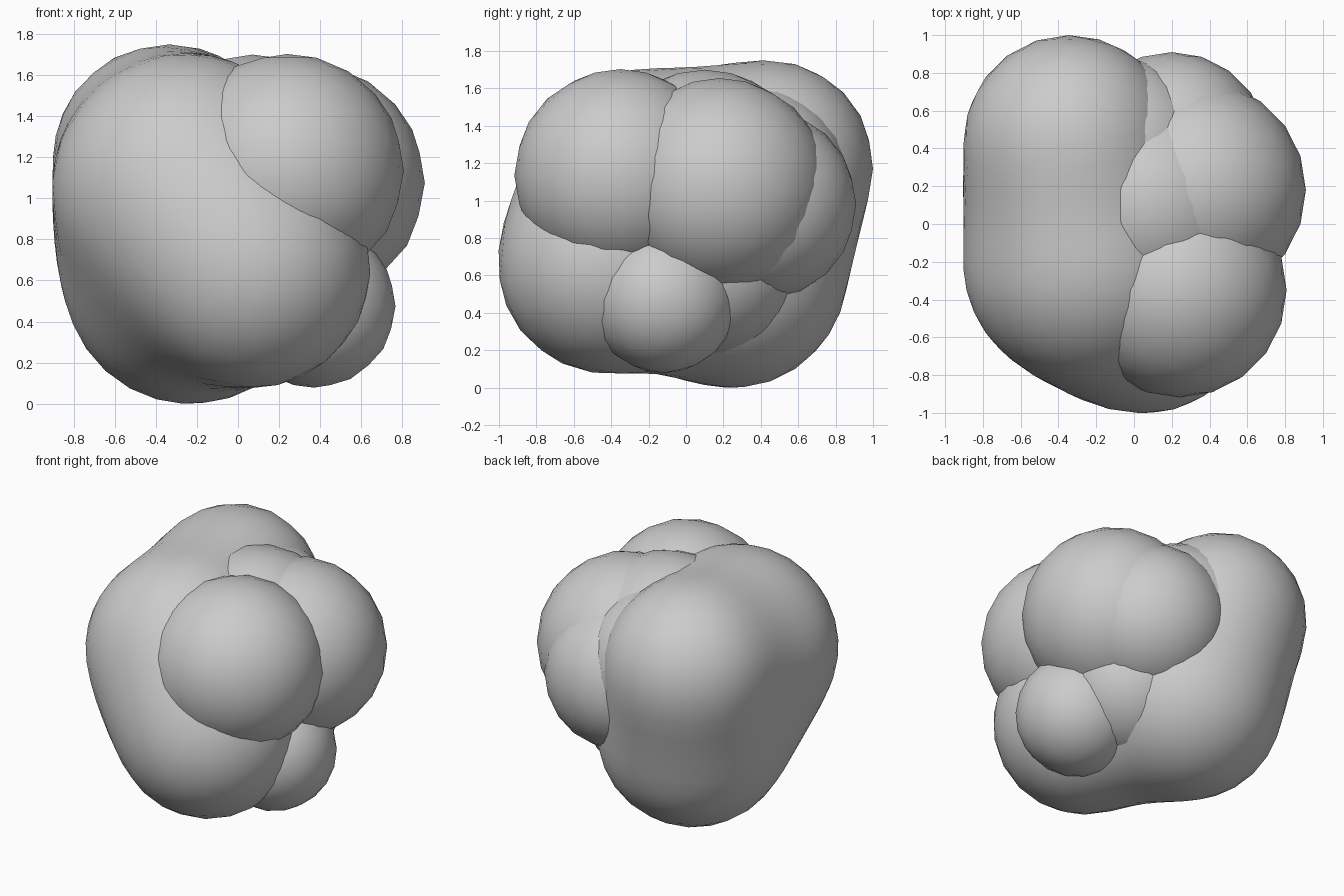
import bpy, bmesh
from mathutils import Vector

if "Cube" in bpy.data.objects:
    bpy.data.objects.remove(bpy.data.objects["Cube"])


def smooth_object(name, bm):
    mesh = bpy.data.meshes.new(name)
    bm.to_mesh(mesh)
    bm.free()
    for p in mesh.polygons:
        p.use_smooth = True
    obj = bpy.data.objects.new(name, mesh)
    bpy.context.collection.objects.link(obj)
    return obj


def ball(name, centre, r, detail=3):
    bm = bmesh.new()
    bmesh.ops.create_icosphere(bm, subdivisions=detail, radius=r)
    bmesh.ops.translate(bm, verts=bm.verts, vec=centre)
    return smooth_object(name, bm)


# Lobes that melt into one another: centre and radius
LOBES = [
    ((-0.34, 0.44, 1.19), 0.56),    # back top
    ((-0.25, -0.20, 1.05), 0.655),  # left front
    ((0.06, -0.42, 0.66), 0.585),   # low front
    ((-0.23, 0.245, 0.615), 0.617), # underside
]


def blend_distance(p, k=0.3):
    d = 10.0
    for c, r in LOBES:
        e = (p - Vector(c)).length - r
        h = max(k - abs(d - e), 0) / k
        d = min(d, e) - h * h * k / 4
    return d


# Melted main mass: a ball pushed out to the blended lobe surface
origin = Vector((-0.2, 0.0, 0.88))
bm = bmesh.new()
bmesh.ops.create_icosphere(bm, subdivisions=4, radius=1)
for v in bm.verts:
    direction = v.co.normalized()
    t = 2.0
    for _ in range(60):
        d = blend_distance(origin + direction * t)
        if abs(d) < 0.0005:
            break
        t -= d
    v.co = origin + direction * t
bmesh.ops.recalc_face_normals(bm, faces=bm.faces)
smooth_object("main_mass", bm)

# Separate balls that cut into the mass
ball("core_ball", (0.07, 0.10, 1.10), 0.60)
ball("back_filler_ball", (-0.08, 0.36, 1.10), 0.52)
ball("low_core_ball", (0.12, 0.12, 0.66), 0.49)
ball("front_top_ball", (0.24, -0.35, 1.135), 0.568)
ball("right_ball", (0.33, 0.18, 1.075), 0.58)
ball("back_ball", (0.20, 0.395, 0.98), 0.515)
ball("low_right_ball", (0.37, -0.12, 0.475), 0.397)
